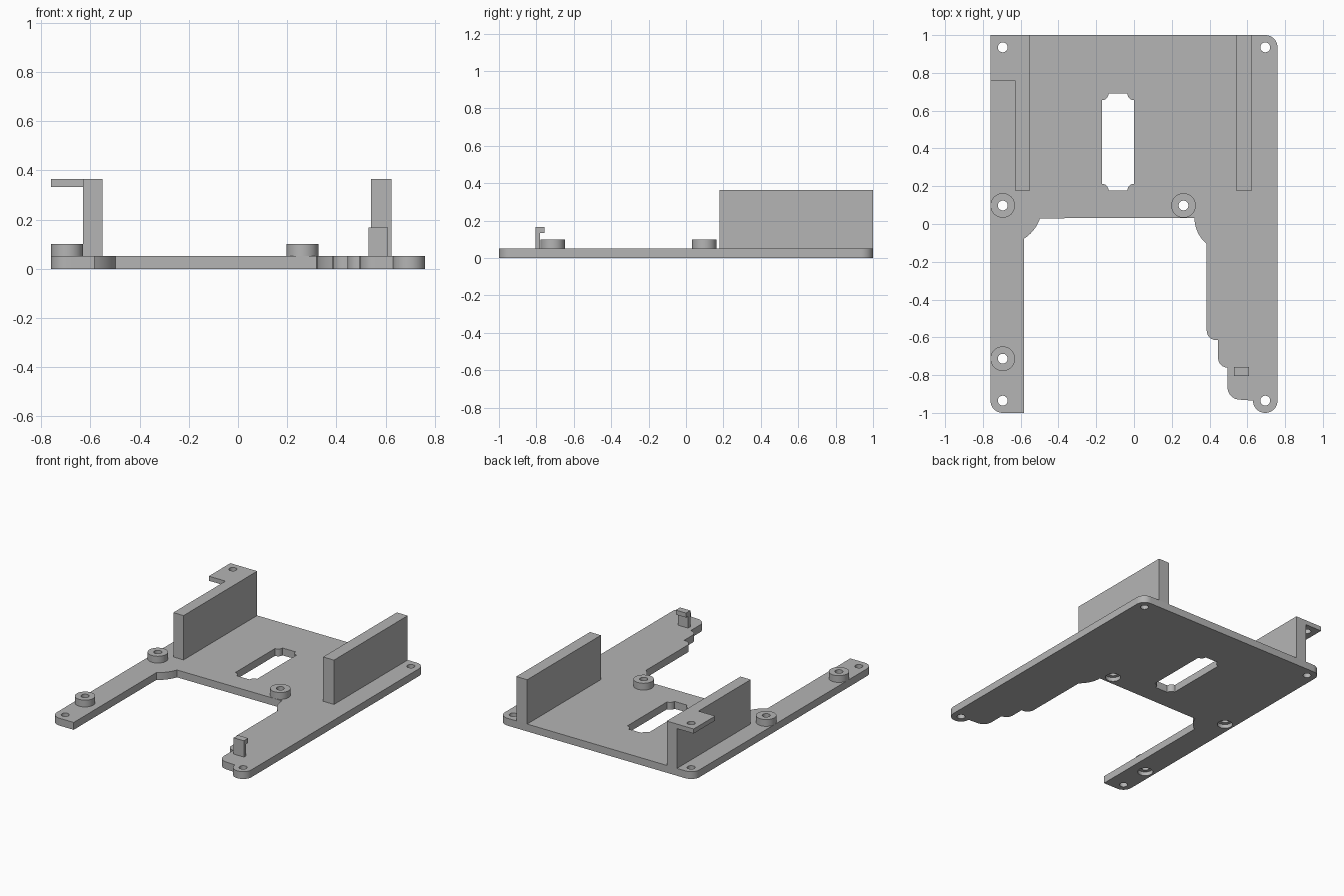
import bpy, bmesh
from math import sin, cos, radians

cube = bpy.data.objects.get("Cube")
if cube:
    bpy.data.objects.remove(cube, do_unlink=True)

grey = bpy.data.materials.new("light grey plastic")
grey.use_nodes = True
COLOUR = (0.46, 0.46, 0.46, 1)
grey.diffuse_color = COLOUR
grey.node_tree.nodes["Principled BSDF"].inputs["Base Color"].default_value = COLOUR

PLATE, BOSS, WALL = 0.052, 0.1, 0.365


def arc(cx, cy, r, start, end, steps=10):
    """Points along a circular arc, angles in degrees."""
    angles = [radians(start + (end - start) * i / steps) for i in range(steps + 1)]
    return [(cx + r * cos(a), cy + r * sin(a)) for a in angles]


def prism(name, outline, z0, z1):
    """Extrude a flat outline from z0 up to z1."""
    bm = bmesh.new()
    face = bm.faces.new([bm.verts.new((x, y, z0)) for x, y in outline])
    top = bmesh.ops.extrude_face_region(bm, geom=[face])["geom"]
    verts = [v for v in top if isinstance(v, bmesh.types.BMVert)]
    bmesh.ops.translate(bm, vec=(0, 0, z1 - z0), verts=verts)
    bmesh.ops.recalc_face_normals(bm, faces=bm.faces)
    mesh = bpy.data.meshes.new(name)
    bm.to_mesh(mesh)
    bm.free()
    mesh.materials.append(grey)
    obj = bpy.data.objects.new(name, mesh)
    bpy.context.collection.objects.link(obj)
    return obj


def box(name, x0, x1, y0, y1, z0, z1):
    return prism(name, [(x0, y0), (x1, y0), (x1, y1), (x0, y1)], z0, z1)


def disc(name, x, y, r, z0, z1):
    return prism(name, arc(x, y, r, 0, 360, 40)[:-1], z0, z1)


def cut(target, cutters):
    """Subtract the cutters from the target, bake the result, drop the cutters."""
    for c in cutters:
        c.hide_render = True
        mod = target.modifiers.new("cut", 'BOOLEAN')
        mod.operation, mod.solver, mod.object = 'DIFFERENCE', 'EXACT', c
    deps = bpy.context.evaluated_depsgraph_get()
    baked = bpy.data.meshes.new_from_object(target.evaluated_get(deps))
    target.modifiers.clear()
    target.data = baked
    for c in cutters:
        bpy.data.objects.remove(c, do_unlink=True)


# Base plate outline, counter-clockwise from the front left corner
R = 0.065
outline = (
    arc(-0.695, -0.935, R, 180, 270)
    + [(-0.583, -1.0)]
    + arc(-0.695, 0.098, 0.209, -57.5, -19)
    + [(0.32, 0.033)]
    + arc(0.5, 0.033, 0.18, 184, 230)
    + arc(0.435, -0.565, 0.05, 180, 270, 6)
    + [(0.445, -0.615)]
    + arc(0.495, -0.71, 0.05, 180, 270, 6)
    + arc(0.56, -0.865, R, 180, 270)
    + arc(0.695, -0.935, R, 180, 360, 20)
    + arc(0.695, 0.935, R, 0, 90)
    + arc(-0.695, 0.935, R, 90, 180)
)
plate = prism("base_plate", outline, 0, PLATE)

# Central slot with scooped corners
X0, X1, Y0, Y1, S = -0.17, 0.0, 0.178, 0.69, 0.035
slot = prism("slot_cutter",
             arc(X0, Y0, S, 90, 0, 6) + arc(X1, Y0, S, 180, 90, 6)
             + arc(X1, Y1, S, 270, 180, 6) + arc(X0, Y1, S, 0, -90, 6),
             -0.1, 0.2)

# Screw holes in the corners, bosses with recesses underneath
corners = [(sx * 0.695, sy * 0.935) for sx in (-1, 1) for sy in (-1, 1)]
bosses = {"rear_left_boss": (0.262, 0.098), "rear_right_boss": (-0.695, 0.098),
          "front_right_boss": (-0.695, -0.713)}
HOLE, RECESS = 0.026, 0.05
cutters = [slot]
cutters += [disc("hole_cutter", x, y, HOLE, -0.1, 0.2) for x, y in corners]
for x, y in bosses.values():
    cutters.append(disc("recess_cutter", x, y, RECESS, -0.1, 0.028))
    cutters.append(disc("hole_cutter", x, y, HOLE, -0.1, 0.2))
cut(plate, cutters)

for name, (x, y) in bosses.items():
    boss = disc(name, x, y, R, PLATE, BOSS)
    cut(boss, [disc("hole_cutter", x, y, HOLE, 0, 0.2)])

# Upright side walls
box("right_wall", -0.63, -0.55, 0.178, 1.0, PLATE, WALL)
box("left_wall", 0.54, 0.625, 0.178, 1.0, PLATE, WALL)

# Mounting tab on the right wall
tab = box("mounting_tab", -0.76, -0.63, 0.76, 1.0, 0.333, WALL)
cut(tab, [disc("hole_cutter", -0.695, 0.935, HOLE, 0.2, 0.5)])

# Small hooked clip on the left leg
box("clip_post", 0.53, 0.61, -0.805, -0.78, PLATE, 0.167)
box("clip_lip", 0.53, 0.61, -0.78, -0.757, 0.135, 0.167)

# Smooth the round walls, keep the edges sharp
bpy.ops.object.select_all(action='DESELECT')
for obj in bpy.context.scene.objects:
    if obj.type == 'MESH' and grey.name in obj.data.materials:
        obj.select_set(True)
bpy.context.view_layer.objects.active = plate
bpy.ops.object.shade_smooth_by_angle(angle=radians(30))
